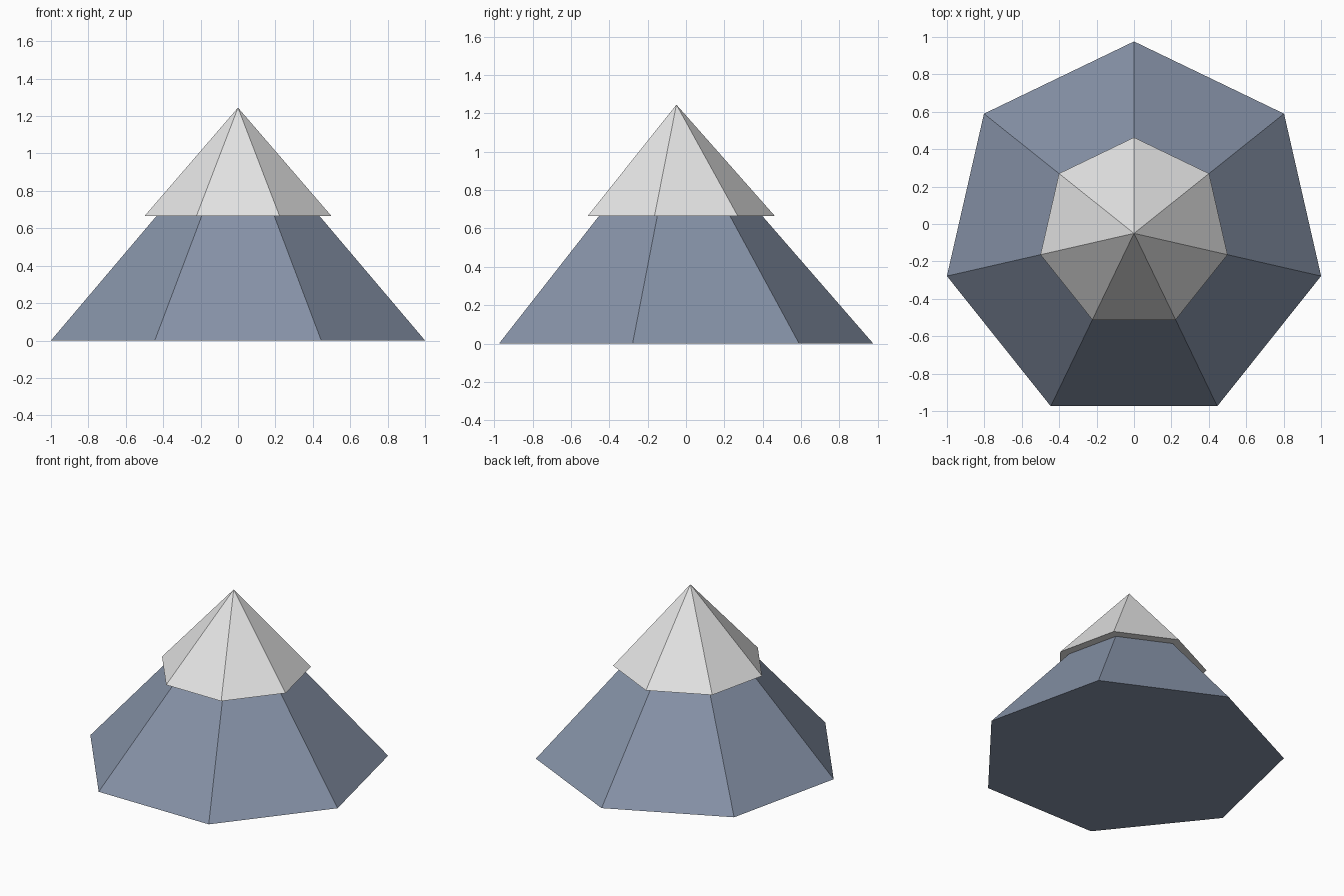
import bpy

SIDES = 7
CENTRE_Y = -0.05

cube = bpy.data.objects.get("Cube")
if cube:
    bpy.data.objects.remove(cube, do_unlink=True)


def make_material(name, colour):
    mat = bpy.data.materials.new(name)
    mat.use_nodes = True
    mat.diffuse_color = colour
    mat.node_tree.nodes["Principled BSDF"].inputs["Base Color"].default_value = colour
    return mat


def add_pyramid(name, radius, bottom, top, mat):
    """Flat-shaded, closed pyramid with one corner pointing to the back."""
    bpy.ops.mesh.primitive_cone_add(
        vertices=SIDES, radius1=radius, radius2=0, depth=top - bottom,
        end_fill_type='NGON', location=(0, CENTRE_Y, (bottom + top) / 2))
    obj = bpy.context.object
    obj.name = name
    obj.data.materials.append(mat)
    return obj


rock = make_material("slate blue rock", (0.24, 0.29, 0.39, 1))
snow = make_material("pale grey snow", (0.78, 0.78, 0.78, 1))

# Rocky slopes, running up inside the cap
add_pyramid("mountain_base", 1.026, 0, 1.18, rock)

# Overhanging snow cap
add_pyramid("snow_cap", 0.513, 0.665, 1.245, snow)
